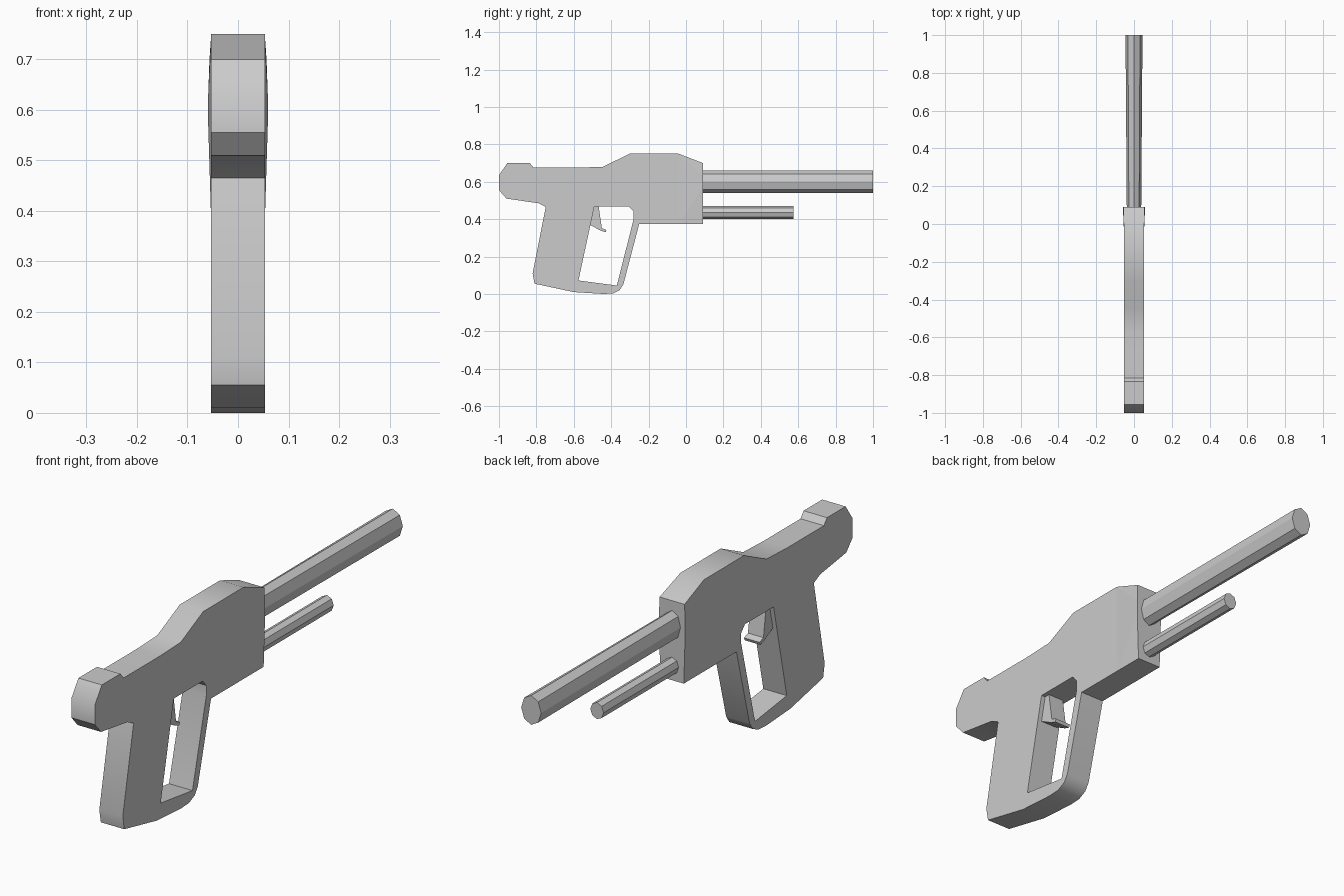
import bpy, bmesh
from math import radians, cos, sin, pi

if "Cube" in bpy.data.objects:
    bpy.data.objects.remove(bpy.data.objects["Cube"])


def finish(name, bm, smooth=None):
    bmesh.ops.recalc_face_normals(bm, faces=bm.faces)
    mesh = bpy.data.meshes.new(name)
    bm.to_mesh(mesh)
    bm.free()
    ob = bpy.data.objects.new(name, mesh)
    bpy.context.collection.objects.link(ob)
    if smooth:
        bpy.ops.object.select_all(action='DESELECT')
        ob.select_set(True)
        bpy.context.view_layer.objects.active = ob
        bpy.ops.object.shade_smooth_by_angle(angle=radians(smooth))
    return ob


def plate(name, loops, half, smooth=None):
    """Fill (y, z) loops, inner loops being holes, and extrude across x."""
    bm = bmesh.new()
    for pts in loops:
        vs = [bm.verts.new((-half, y, z)) for y, z in pts]
        for a, b in zip(vs, vs[1:] + vs[:1]):
            bm.edges.new((a, b))
    bmesh.ops.triangle_fill(bm, use_beauty=True, use_dissolve=False,
                            edges=bm.edges[:], normal=(1, 0, 0))
    ext = bmesh.ops.extrude_face_region(bm, geom=bm.faces[:])
    moved = [g for g in ext['geom'] if isinstance(g, bmesh.types.BMVert)]
    bmesh.ops.translate(bm, verts=moved, vec=(2 * half, 0, 0))
    return finish(name, bm, smooth)


def tube(name, y0, y1, z, rx0, rx1, rz, n=8):
    """Closed oval rod along y."""
    bm = bmesh.new()
    rings = [[bm.verts.new((rx * cos(2 * pi * i / n), y, z + rz * sin(2 * pi * i / n)))
              for i in range(n)] for y, rx in ((y0, rx0), (y1, rx1))]
    for i in range(n):
        j = (i + 1) % n
        bm.faces.new((rings[0][i], rings[0][j], rings[1][j], rings[1][i]))
    for r in rings:
        bm.faces.new(r)
    return finish(name, bm)


# Body, grip and guard as one pierced plate
outline = [(-1, .635), (-.955, .70), (-.835, .70), (-.815, .675), (-.58, .675),
           (-.445, .68), (-.30, .75), (-.04, .75), (.09, .70), (.09, .375),
           (-.25, .375), (-.335, .05), (-.355, .02), (-.39, .003), (-.44, 0),
           (-.60, .01), (-.81, .055), (-.82, .11), (-.75, .465), (-.79, .485),
           (-.96, .51), (-1, .555)]
opening = [(-.49, .467), (-.305, .467), (-.28, .44), (-.28, .40),
           (-.37, .045), (-.575, .072)]
plate("body", [outline, opening], .053, 40)

# Slightly flared front of the body
bm = bmesh.new()
for s in (-1, 1):
    for x, y, z in ((.053, -.04, .75), (.0565, .09, .70), (.059, .09, .63),
                    (.059, .09, .57), (.053, .09, .375), (.053, -.04, .375)):
        bm.verts.new((s * x, y, z))
bmesh.ops.convex_hull(bm, input=bm.verts[:])
finish("front_flare", bm)

# Trigger
plate("trigger", [[(-.49, .475), (-.468, .475), (-.45, .352), (-.425, .342),
                   (-.43, .33), (-.455, .338), (-.515, .37)]], .035)

# Barrels
tube("upper_barrel", .05, 1, .60, .038, .045, .06)
tube("lower_barrel", .05, .575, .435, .03, .03, .034)
